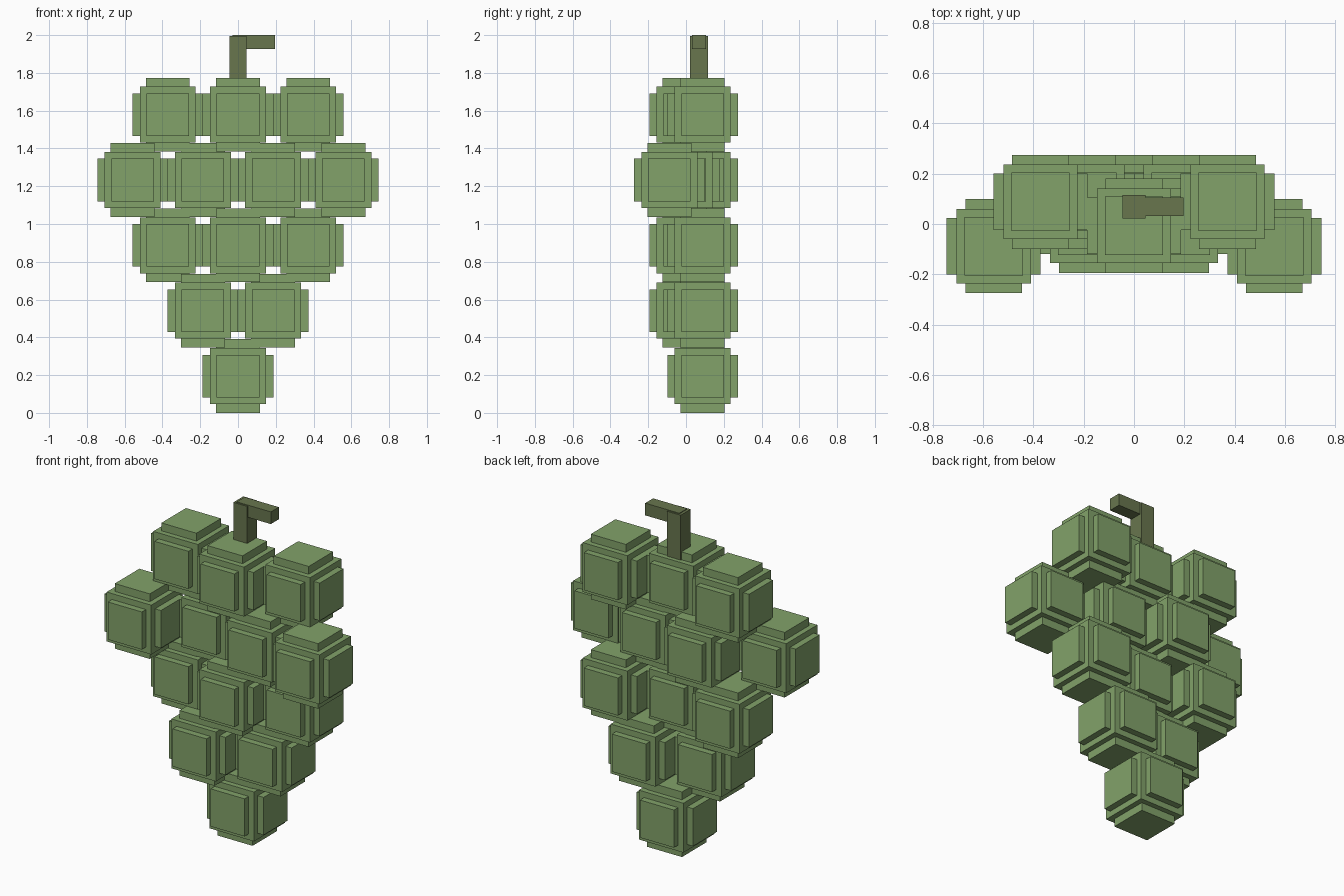
import bpy, bmesh
from mathutils import Vector

if "Cube" in bpy.data.objects:
    bpy.data.objects.remove(bpy.data.objects["Cube"])


def material(name, rgb):
    m = bpy.data.materials.new(name)
    m.diffuse_color = (*rgb, 1)
    m.use_nodes = True
    m.node_tree.nodes["Principled BSDF"].inputs["Base Color"].default_value = m.diffuse_color
    return m


GREEN = material("grape green", (0.223, 0.361, 0.144))
BROWN = material("stem olive", (0.138, 0.181, 0.076))

CORE = 0.148                 # half size of the grape core
PLATE_SIDE, OUT_SIDE = 0.098, 0.187
PLATE_CAP, OUT_CAP = 0.103, 0.195


def add_object(name, mesh, mat, loc):
    mesh.materials.append(mat)
    ob = bpy.data.objects.new(name, mesh)
    ob.location = loc
    bpy.context.collection.objects.link(ob)
    return ob


def grape_mesh():
    # cube with a raised square plate on each of its six faces
    bm = bmesh.new()
    bmesh.ops.create_cube(bm, size=2 * CORE)
    for f in list(bm.faces):
        n = f.normal.copy()
        cap = abs(n.z) > 0.5
        half = PLATE_CAP if cap else PLATE_SIDE
        out = OUT_CAP if cap else OUT_SIDE
        bmesh.ops.inset_individual(bm, faces=[f], thickness=CORE - half)
        top = bmesh.ops.extrude_discrete_faces(bm, faces=[f])["faces"][0]
        bmesh.ops.translate(bm, verts=top.verts, vec=n * (out - CORE))
    bmesh.ops.recalc_face_normals(bm, faces=bm.faces)
    me = bpy.data.meshes.new("grape")
    bm.to_mesh(me)
    bm.free()
    return me


def box(name, lo, hi, mat):
    lo, hi = Vector(lo), Vector(hi)
    bm = bmesh.new()
    bmesh.ops.create_cube(bm, size=1)
    bmesh.ops.scale(bm, vec=hi - lo, verts=bm.verts)
    me = bpy.data.meshes.new(name)
    bm.to_mesh(me)
    bm.free()
    return add_object(name, me, mat, (lo + hi) / 2)


# Grape rows from the bottom up: depth (y) of each grape, left to right
BACK, MID, FRONT = 0.088, -0.007, -0.088
rows = [
    [BACK],
    [MID, BACK],
    [BACK, MID, BACK],
    [FRONT, BACK, MID, FRONT],
    [BACK, MID, BACK],
]
for r, depths in enumerate(rows):
    for i, y in enumerate(depths):
        x = (i - (len(depths) - 1) / 2) * 0.372
        add_object(f"grape_row{r + 1}_{i + 1}", grape_mesh(), GREEN,
                   (x, y, 0.195 + r * 0.346))

# Stem: upright post and side arm
box("stem_post", (-0.046, 0.022, 1.725), (0.045, 0.116, 1.996), BROWN)
box("stem_arm", (-0.03, 0.031, 1.927), (0.196, 0.106, 2.0), BROWN)
